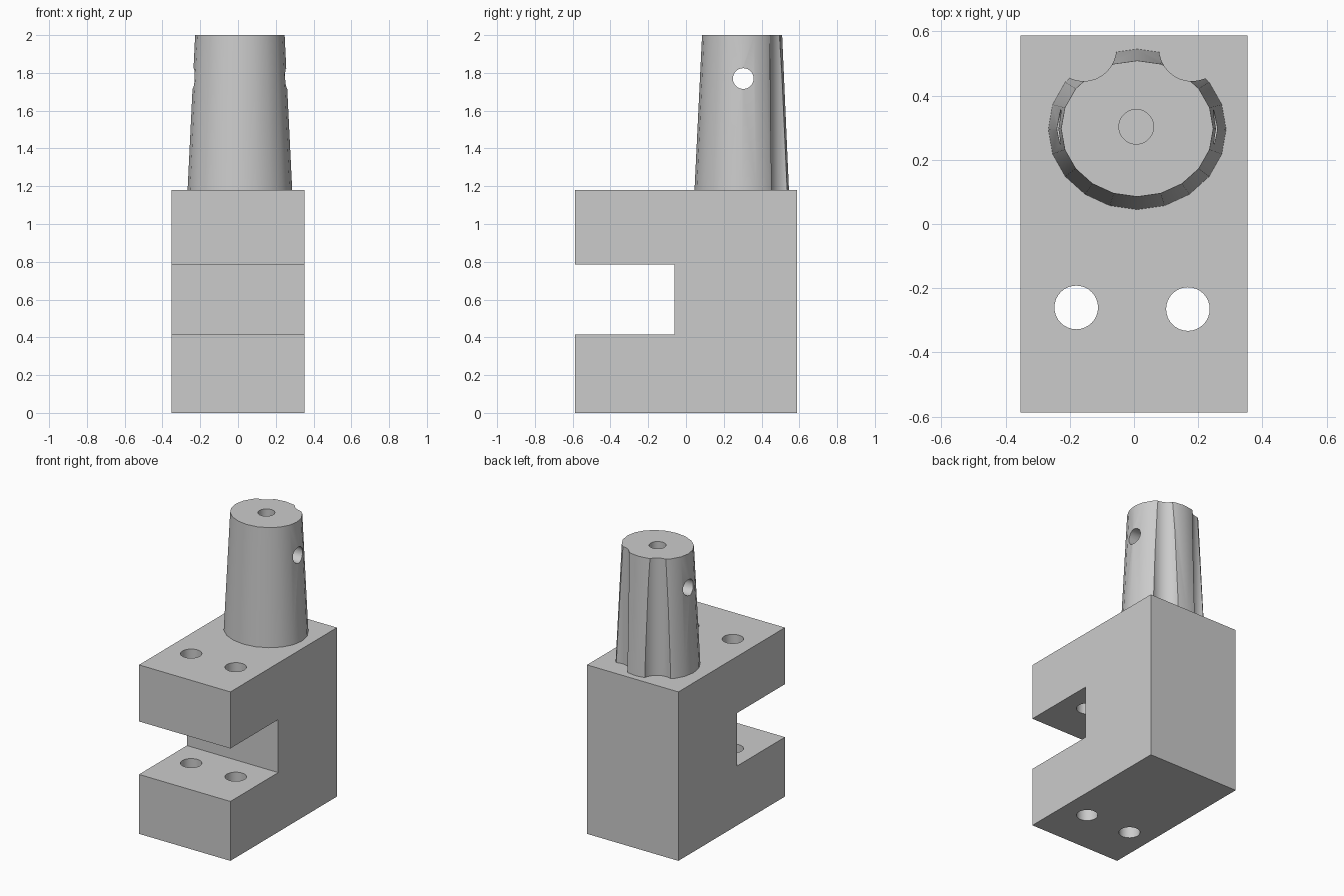
import bpy
import math
from mathutils import Matrix, Vector

default = bpy.data.objects.get("Cube")
if default:
    bpy.data.objects.remove(default, do_unlink=True)

# One plain grey finish
grey = bpy.data.materials.new("light_grey")
grey.use_nodes = True
GREY = (0.6, 0.6, 0.6, 1)
grey.diffuse_color = GREY
grey.node_tree.nodes["Principled BSDF"].inputs["Base Color"].default_value = GREY


def add_mesh(name, verts, faces):
    mesh = bpy.data.meshes.new(name)
    mesh.from_pydata(verts, [], faces)
    mesh.materials.append(grey)
    obj = bpy.data.objects.new(name, mesh)
    bpy.context.collection.objects.link(obj)
    return obj


def loft(name, bottom, top):
    """Closed solid between two matching loops."""
    n = len(bottom)
    sides = [(i, (i + 1) % n, n + (i + 1) % n, n + i) for i in range(n)]
    return add_mesh(name, bottom + top,
                    sides + [tuple(reversed(range(n))), tuple(range(n, 2 * n))])


def ellipse(cx, cy, z, rx, ry, n):
    turns = [2 * math.pi * i / n for i in range(n)]
    return [Vector((cx + rx * math.cos(a), cy + ry * math.sin(a), z)) for a in turns]


def rod(name, x, y, z0, z1, r, n=32):
    return loft(name, ellipse(x, y, z0, r, r, n), ellipse(x, y, z1, r, r, n))


def cut(target, cutter):
    cutter.hide_render = True
    mod = target.modifiers.new(cutter.name, "BOOLEAN")
    mod.operation = "DIFFERENCE"
    mod.solver = "EXACT"
    mod.object = cutter
    bpy.context.view_layer.objects.active = target
    bpy.ops.object.modifier_apply(modifier=mod.name)
    bpy.data.objects.remove(cutter, do_unlink=True)


def smooth(obj, degrees):
    bpy.ops.object.select_all(action="DESELECT")
    obj.select_set(True)
    bpy.context.view_layer.objects.active = obj
    bpy.ops.object.shade_smooth_by_angle(angle=math.radians(degrees))


# Forked block: C-shaped side profile extruded across the width
HALF_W, HALF_D, TOP = 0.353, 0.588, 1.18
profile = [(-HALF_D, 0), (HALF_D, 0), (HALF_D, TOP), (-HALF_D, TOP),
           (-HALF_D, 0.785), (-0.06, 0.785), (-0.06, 0.415), (-HALF_D, 0.415)]
block = loft("forked_block", [Vector((-HALF_W, y, z)) for y, z in profile],
             [Vector((HALF_W, y, z)) for y, z in profile])

# Pin holes through both fork arms
for side, x, y in (("right", -0.18, -0.26), ("left", 0.168, -0.265)):
    cut(block, rod(side + "_pin_hole", x, y, -0.1, TOP + 0.1, 0.068))

# Tapered post
post = loft("tapered_post", ellipse(0.01, 0.295, TOP, 0.277, 0.25, 20),
            ellipse(0.01, 0.297, 2, 0.237, 0.212, 20))

# Two upright flutes at the back of the post
for side, x in (("right", -0.157), ("left", 0.18)):
    cut(post, rod(side + "_flute", x, 0.547, TOP - 0.1, 2.1, 0.102))

# Bore down the post axis and cross hole from side to side
cut(post, rod("axial_bore", 0.007, 0.303, TOP + 0.01, 2.1, 0.054))
cross = rod("cross_hole", 0, 0, -0.5, 0.5, 0.055)
cross.data.transform(Matrix.Translation((0, 0.303, 1.77)) @ Matrix.Rotation(math.pi / 2, 4, "Y"))
cut(post, cross)

smooth(block, 30)
smooth(post, 25)
